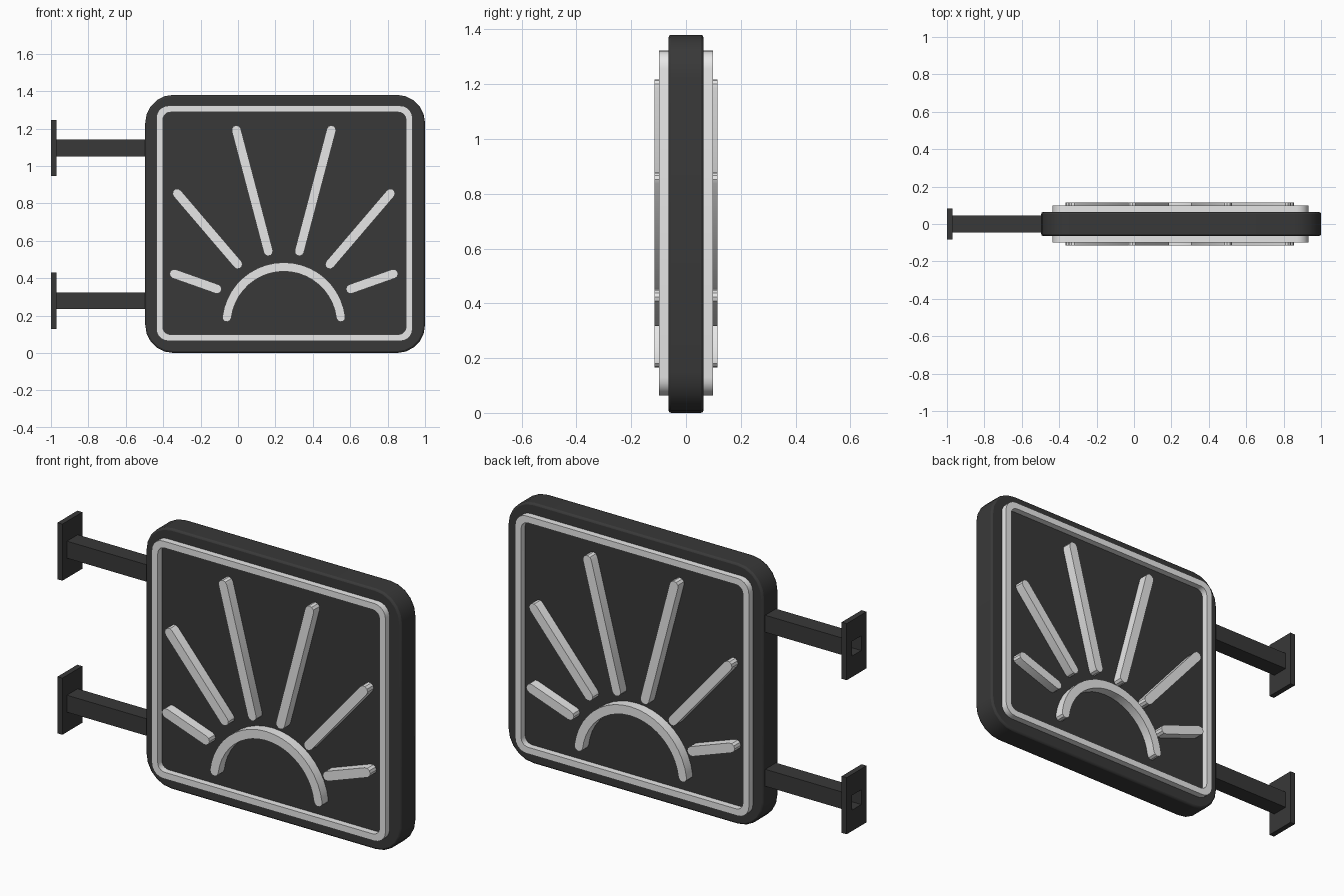
import bpy, bmesh, math
from mathutils import Vector

cube = bpy.data.objects.get("Cube")
if cube:
    bpy.data.objects.remove(cube, do_unlink=True)


def material(name, value):
    mat = bpy.data.materials.new(name)
    mat.use_nodes = True
    color = (value, value, value, 1)
    mat.diffuse_color = color
    mat.node_tree.nodes["Principled BSDF"].inputs["Base Color"].default_value = color
    return mat


charcoal = material("charcoal metal", 0.04)
white = material("white trim", 0.8)


def rounded_rect(cx, cz, w, h, r=0, seg=5):
    """Counter-clockwise outline of a rectangle with round corners."""
    pts = []
    for i, (sx, sz) in enumerate([(1, 1), (-1, 1), (-1, -1), (1, -1)]):
        px, pz = cx + sx * (w / 2 - r), cz + sz * (h / 2 - r)
        for k in range(seg + 1 if r else 1):
            a = math.pi / 2 * (i + k / seg)
            pts.append((px + r * math.cos(a), pz + r * math.sin(a)))
    return pts


def stroke(path, radius, seg=5):
    """Outline of a thick line with round ends."""
    path = [Vector(p) for p in path]
    pts = []
    for line in (path, path[::-1]):
        for i, p in enumerate(line):
            d = (line[min(i + 1, len(line) - 1)] - line[max(i - 1, 0)]).normalized()
            right = Vector((d.y, -d.x))
            if i < len(line) - 1:
                if i:
                    pts.append(p + right * radius)
            else:
                for k in range(seg + 1):
                    a = math.pi * k / seg
                    pts.append(p + radius * (right * math.cos(a) + d * math.sin(a)))
    return pts


def extrude(name, outline, a, b, mat, hole=None, axis="y", bevel=0):
    """Solid from an outline (with a matching hole, if given) between two depths."""
    bm = bmesh.new()

    def place(p, d):
        return bm.verts.new((p[0], d, p[1]) if axis == "y" else (d, p[0], p[1]))

    rows = [[place(p, d) for p in loop] for loop, d in
            ([(outline, a), (outline, b)] + ([(hole, b), (hole, a)] if hole else []))]
    n = len(outline)
    pairs = list(zip(rows, rows[1:] + rows[:1])) if hole else [(rows[0], rows[1])]
    for r0, r1 in pairs:
        for i in range(n):
            j = (i + 1) % n
            bm.faces.new((r0[i], r0[j], r1[j], r1[i]))
    if not hole:
        bm.faces.new(rows[0])
        bm.faces.new(rows[1])
    bmesh.ops.recalc_face_normals(bm, faces=bm.faces)
    mesh = bpy.data.meshes.new(name)
    bm.to_mesh(mesh)
    bm.free()
    mesh.materials.append(mat)
    obj = bpy.data.objects.new(name, mesh)
    bpy.context.collection.objects.link(obj)
    if bevel:
        mod = obj.modifiers.new("soft edge", "BEVEL")
        mod.width, mod.segments = bevel, 2
        mod.limit_method, mod.angle_limit = "ANGLE", math.radians(60)
    bpy.ops.object.select_all(action="DESELECT")
    obj.select_set(True)
    bpy.context.view_layer.objects.active = obj
    bpy.ops.object.shade_smooth_by_angle(angle=math.radians(30))
    return obj


# Sign box
extrude("sign_box", rounded_rect(0.252, 0.69, 1.496, 1.38, 0.15), -0.064, 0.064,
        charcoal, bevel=0.01)

# Sun drawing: one arc and three mirrored pairs of rays on each face
cx = 0.245
arc = [(cx + 0.307 * math.cos(t), 0.153 + 0.307 * math.sin(t))
       for t in (math.radians(7 + 166 * k / 20) for k in range(21))]
rays = {"inner_ray": ((0.083, 0.543), (0.254, 1.192)),
        "middle_ray": ((0.246, 0.474), (0.570, 0.853)),
        "outer_ray": ((0.357, 0.342), (0.586, 0.423))}

for side, s in (("front", -1), ("back", 1)):
    base, rim, relief = s * 0.06, s * 0.098, s * 0.115
    extrude(side + "_border", rounded_rect(0.248, 0.693, 1.37, 1.258, 0.065), base, rim,
            white, hole=rounded_rect(0.248, 0.693, 1.3, 1.188, 0.04))
    extrude(side + "_sun_arc", stroke(arc, 0.024), base, relief, white)
    for name, ends in rays.items():
        for hand, m in (("left", 1), ("right", -1)):
            path = [(cx + m * x, z) for x, z in ends]
            extrude(f"{side}_{hand}_{name}", stroke(path, 0.025), base, relief, white)

# Wall brackets: hollow square arm with a pierced mounting plate
for level, z in (("upper", 1.095), ("lower", 0.279)):
    bore = rounded_rect(0, z, 0.078, 0.078)
    extrude(level + "_arm", rounded_rect(0, z, 0.09, 0.09), -0.975, -0.49, charcoal,
            hole=bore, axis="x")
    extrude(level + "_wall_plate", rounded_rect(0, z, 0.166, 0.3), -1.0, -0.971, charcoal,
            hole=bore, axis="x")
